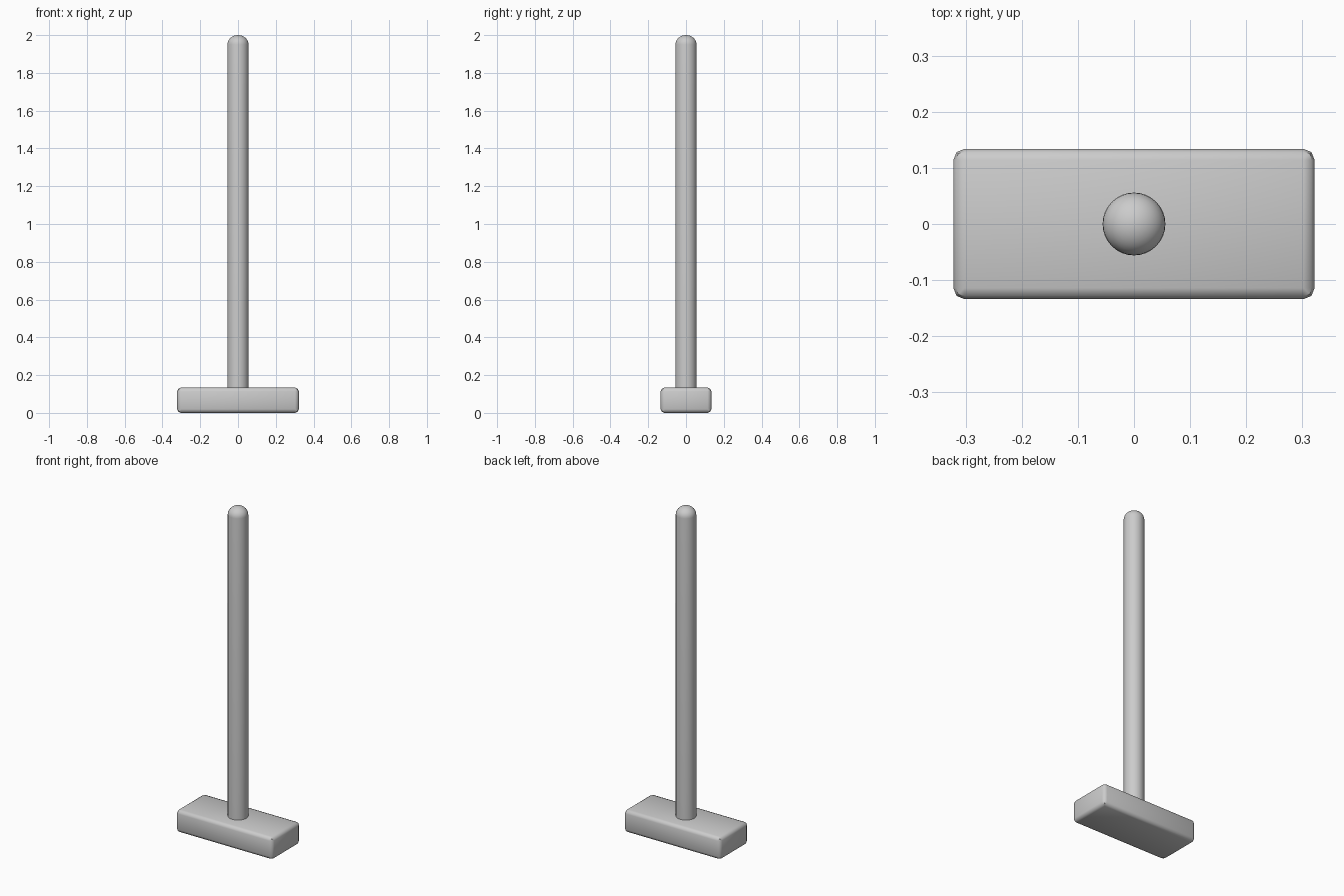
import bpy, bmesh
from math import sin, cos, pi

if "Cube" in bpy.data.objects:
    bpy.data.objects.remove(bpy.data.objects["Cube"])

# Head: rounded block resting on the ground
HX, HY, HZ = 0.644, 0.268, 0.134
bpy.ops.mesh.primitive_cube_add(size=1, location=(0, 0, HZ / 2))
head = bpy.context.object
head.name = "mallet_head"
head.scale = (HX, HY, HZ)
bpy.ops.object.transform_apply(location=False, rotation=False, scale=True)
bev = head.modifiers.new("rounded_edges", 'BEVEL')
bev.width = 0.02
bev.segments = 2
bpy.ops.object.modifier_apply(modifier=bev.name)
bpy.ops.object.shade_smooth_by_angle(angle=0.8)

# Handle: lathed shaft with a domed tip
R, DOME, SEG, STEPS = 0.056, 0.05, 32, 8
profile = [(R, 0.1)]
for i in range(STEPS):
    a = i / STEPS * pi / 2
    profile.append((R * cos(a), 2.0 - DOME + DOME * sin(a)))

bm = bmesh.new()
rings = [[bm.verts.new((r * cos(2 * pi * k / SEG), r * sin(2 * pi * k / SEG), z))
          for k in range(SEG)] for r, z in profile]
for low, high in zip(rings, rings[1:]):
    for k in range(SEG):
        n = (k + 1) % SEG
        bm.faces.new((low[k], low[n], high[n], high[k]))
tip = bm.verts.new((0, 0, 2.0))
for k in range(SEG):
    bm.faces.new((rings[-1][k], rings[-1][(k + 1) % SEG], tip))
bm.faces.new(rings[0][::-1])
mesh = bpy.data.meshes.new("handle")
bm.to_mesh(mesh)
bm.free()
handle = bpy.data.objects.new("handle", mesh)
bpy.context.collection.objects.link(handle)
bpy.ops.object.select_all(action='DESELECT')
handle.select_set(True)
bpy.context.view_layer.objects.active = handle
bpy.ops.object.shade_smooth_by_angle(angle=0.8)
